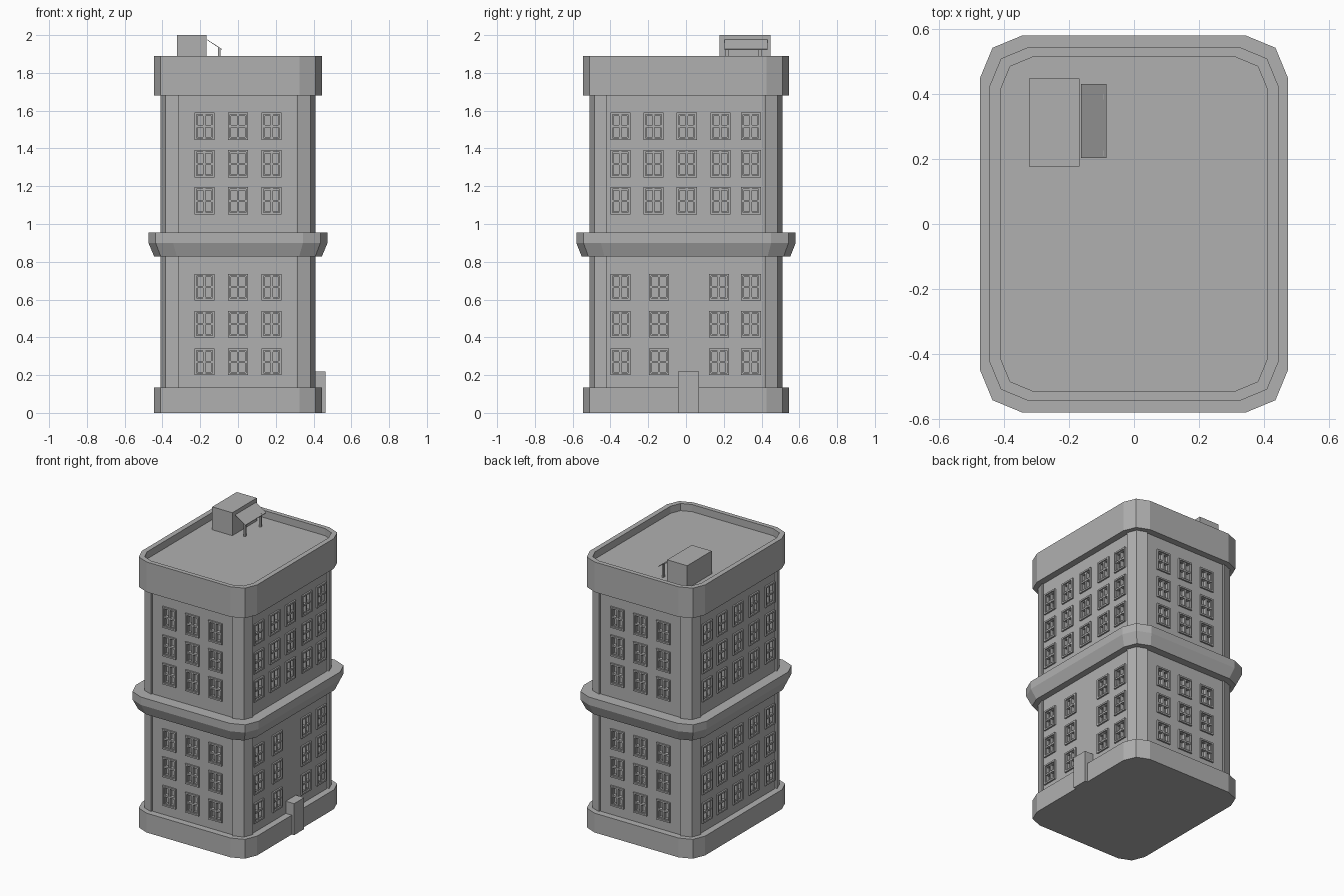
import bpy, bmesh, math
from mathutils import Matrix, Vector

if "Cube" in bpy.data.objects:
    bpy.data.objects.remove(bpy.data.objects["Cube"])

stone = bpy.data.materials.new("grey_stone")
stone.diffuse_color = (.435, .435, .435, 1)
stone.use_nodes = True
stone.node_tree.nodes["Principled BSDF"].inputs["Base Color"].default_value = stone.diffuse_color


def finish(name, bm):
    bmesh.ops.recalc_face_normals(bm, faces=bm.faces)
    me = bpy.data.meshes.new(name)
    bm.to_mesh(me)
    bm.free()
    me.materials.append(stone)
    ob = bpy.data.objects.new(name, me)
    bpy.context.collection.objects.link(ob)
    return ob


def add_box(bm, lo, hi, mat=Matrix()):
    lo, hi = Vector(lo), Vector(hi)
    m = mat @ Matrix.Translation((lo + hi) / 2) @ Matrix.Diagonal((*(hi - lo), 1))
    bmesh.ops.create_cube(bm, size=1, matrix=m)


def box(name, lo, hi):
    bm = bmesh.new()
    add_box(bm, lo, hi)
    return finish(name, bm)


def skin(bm, loops):
    """Join equal closed loops of points into a capped solid."""
    loops = [[bm.verts.new(p) for p in lp] for lp in loops]
    n = len(loops[0])
    for a, b in zip(loops, loops[1:]):
        for i in range(n):
            j = (i + 1) % n
            bm.faces.new((a[i], a[j], b[j], b[i]))
    bm.faces.new(loops[0][::-1])
    bm.faces.new(loops[-1])


def outline(hx, hy, r, z):
    """Rounded rectangle with two facets per corner."""
    pts = []
    for k, (sx, sy) in enumerate([(1, 1), (-1, 1), (-1, -1), (1, -1)]):
        for j in range(3):
            a = math.radians(90 * k + 45 * j)
            pts.append((sx * (hx - r) + r * math.cos(a), sy * (hy - r) + r * math.sin(a), z))
    return pts


def loft(name, rings):
    bm = bmesh.new()
    skin(bm, [outline(*ring) for ring in rings])
    return finish(name, bm)


# Plinth, belt course and roof parapet
loft("plinth", [(.445, .545, .12, 0), (.445, .545, .12, .135)])
loft("belt_course", [(.444, .552, .12, .828), (.474, .581, .13, .90), (.474, .581, .13, .955)])
loft("parapet_and_roof", [(.445, .545, .12, 1.68), (.445, .545, .12, 1.89),
                          (.41, .514, .097, 1.89), (.41, .514, .097, 1.84)])

# Faceted corner piers, standing slightly proud of the walls
bm = bmesh.new()
pier = [(.315, .51), (.385, .485), (.41, .42), (.385, .42), (.315, .48)]
for sx in (-1, 1):
    for sy in (-1, 1):
        skin(bm, [[(sx * x, sy * y, z) for x, y in pier] for z in (.12, 1.70)])
finish("corner_piers", bm)

# Window layout: wall name, rotation, wall distance, lower and upper columns
WX, WY = .399, .499
three = (-.178, 0, .178)
five = (-.348, -.172, .004, .182, .343)
back_five = tuple(-v for v in five)
walls = [("front", 0, WY, three, three),
         ("right", 90, WX, (-.348, -.143, .174, .343), five),
         ("back", 180, WY, three, three),
         ("left", 270, WX, back_five, back_five)]
LOW, HIGH = (.27, .47, .666), (1.122, 1.318, 1.517)
W, D = .053, .018

cut = bmesh.new()
for name, deg, dist, low_cols, high_cols in walls:
    bm = bmesh.new()
    # local frame: x along the wall, -y outward
    mat = Matrix.Rotation(math.radians(deg), 4, 'Z') @ Matrix.Translation((0, -dist, 0))
    for cols, rows, h in ((low_cols, LOW, .07), (high_cols, HIGH, .073)):
        for u in cols:
            for z in rows:
                add_box(cut, (u - W + .004, -.05, z - h + .004), (u + W - .004, D, z + h - .004), mat)
                # outer frame, then thinner set-back sash
                for w, hh, t, f in ((W, h, .011, -.011), (W - .011, h - .011, .006, .0)):
                    for s in (-1, 1):
                        xa, xb = sorted((u + s * w, u + s * (w - t)))
                        add_box(bm, (xa, f, z - hh), (xb, D, z + hh), mat)
                        za, zb = sorted((z + s * hh, z + s * (hh - t)))
                        add_box(bm, (u - w + t, f, za), (u + w - t, D, zb), mat)
                # glazing bars
                add_box(bm, (u - .006, -.004, z - h + .011), (u + .006, D, z + h - .011), mat)
                add_box(bm, (u - W + .011, -.006, z - .006), (u + W - .011, D, z + .006), mat)
    finish(name + "_window_frames", bm)
cutter = finish("window_cutter", cut)
cutter.hide_render = True

# Main wall block with window recesses
body = loft("walls", [(WX, WY, .09, .12), (WX, WY, .09, 1.70)])
mod = body.modifiers.new("windows", 'BOOLEAN')
mod.operation, mod.object, mod.solver = 'DIFFERENCE', cutter, 'EXACT'
bpy.context.view_layer.objects.active = body
body.select_set(True)
bpy.ops.object.modifier_apply(modifier="windows")
bpy.data.objects.remove(cutter)

# Entrance block on the right side
box("entrance", (.39, -.042, 0), (.463, .07, .22))

# Roof hut with sloping awning on two posts
box("roof_hut", (-.323, .177, 1.83), (-.168, .448, 2.0))
for i, y in enumerate((.218, .392)):
    box(f"awning_post_{i + 1}", (-.105, y - .008, 1.83), (-.093, y + .008, 1.932))
bm = bmesh.new()
slope = [(-.163, 1.977), (-.085, 1.926), (-.085, 1.922), (-.163, 1.973)]
skin(bm, [[(x, y, z) for x, z in slope] for y in (.203, .432)])
finish("awning", bm)
